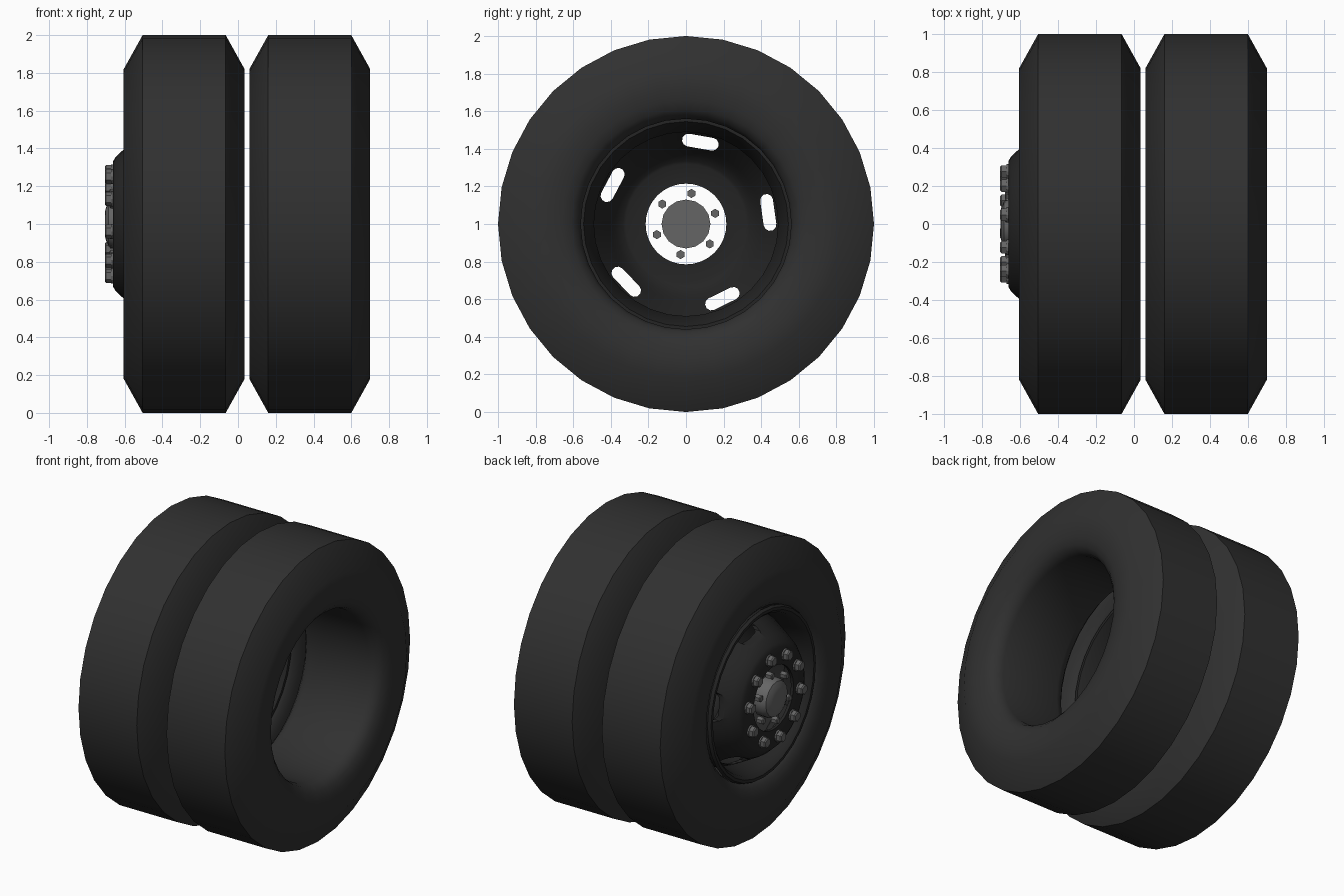
import bpy, bmesh, math
from math import sin, cos, pi, radians

if "Cube" in bpy.data.objects:
    bpy.data.objects.remove(bpy.data.objects["Cube"])

AXLE_Z = 1.0
PHASE = radians(80)          # direction of the first slot / nut / bolt


def material(name, rgb):
    m = bpy.data.materials.new(name)
    m.diffuse_color = (*rgb, 1)
    m.use_nodes = True
    m.node_tree.nodes["Principled BSDF"].inputs["Base Color"].default_value = m.diffuse_color
    return m


RUBBER = material("tyre_rubber", (0.030, 0.030, 0.030))
RIM = material("black_rim_paint", (0.018, 0.018, 0.018))
STEEL = material("grey_steel", (0.13, 0.13, 0.13))


def lathe(bm, profile, sides, closed=True, y=0.0, z=AXLE_Z):
    """Spin (x, radius) points round an axis parallel to x."""
    rings = []
    for x, r in profile:
        rings.append([bm.verts.new((x, y + r * sin(2 * pi * i / sides),
                                    z + r * cos(2 * pi * i / sides)))
                      for i in range(sides)])
    count = len(rings) if closed else len(rings) - 1
    for k in range(count):
        a, b = rings[k], rings[(k + 1) % len(rings)]
        for i in range(sides):
            j = (i + 1) % sides
            bm.faces.new((a[i], a[j], b[j], b[i]))
    if not closed:
        bm.faces.new(rings[0])
        bm.faces.new(rings[-1][::-1])


def finish(bm, name, mat, smooth=None):
    bmesh.ops.recalc_face_normals(bm, faces=bm.faces)
    mesh = bpy.data.meshes.new(name)
    bm.to_mesh(mesh)
    bm.free()
    ob = bpy.data.objects.new(name, mesh)
    bpy.context.collection.objects.link(ob)
    if mat:
        mesh.materials.append(mat)
    if smooth:
        smooth_by_angle(ob, smooth)
    return ob


def activate(ob):
    bpy.ops.object.select_all(action='DESELECT')
    ob.select_set(True)
    bpy.context.view_layer.objects.active = ob


def smooth_by_angle(ob, degrees):
    activate(ob)
    bpy.ops.object.shade_smooth_by_angle(angle=radians(degrees))


def around(count, radius):
    """Positions (y, z) evenly spaced round the axle."""
    for k in range(count):
        a = PHASE + 2 * pi * k / count
        yield radius * cos(a), AXLE_Z + radius * sin(a)


# Two matching tyres: flat tread, bevelled shoulder, sidewall rolling into the bore
half = [(0.22, 1.0), (0.32, 0.82), (0.32, 0.72), (0.312, 0.66),
        (0.295, 0.61), (0.265, 0.575), (0.22, 0.56)]
tyre_profile = half + [(-x, r) for x, r in reversed(half)]
for name, cx in (("outer_tyre", -0.285), ("inner_tyre", 0.38)):
    bm = bmesh.new()
    lathe(bm, [(x + cx, r) for x, r in tyre_profile], 32)
    finish(bm, name, RUBBER, 35)

# Rim barrel with a lip at each end
bm = bmesh.new()
lathe(bm, [(-0.565, 0.575), (-0.585, 0.565), (-0.585, 0.545), (-0.565, 0.525),
           (-0.53, 0.515), (-0.44, 0.49), (-0.15, 0.49), (-0.02, 0.53),
           (0.01, 0.545), (0.01, 0.565), (-0.02, 0.565), (-0.15, 0.515),
           (-0.44, 0.515), (-0.53, 0.545)], 32)
finish(bm, "rim_barrel", RIM, 35)

# Wheel disc: flat mounting face, shoulder and deep cone down to the barrel
bm = bmesh.new()
lathe(bm, [(-0.662, 0.215), (-0.662, 0.33), (-0.648, 0.355), (-0.605, 0.395),
           (-0.55, 0.425), (-0.42, 0.495), (-0.395, 0.495),
           (-0.54, 0.405), (-0.595, 0.375), (-0.635, 0.335),
           (-0.642, 0.32), (-0.642, 0.215)], 32)
disc = finish(bm, "wheel_disc", RIM)

# Five rounded ventilation slots cut through the cone
bm = bmesh.new()
for k in range(5):
    a = PHASE + 2 * pi * k / 5
    ends = []
    for x in (-0.75, -0.30):
        ring = []
        for i in range(12):
            t = pi * (i if i < 6 else i - 1) / 5 if i < 6 else pi + pi * (i - 6) / 5
            shift = 0.065 if i < 6 else -0.065
            u = shift + 0.034 * sin(t)           # along the rim
            v = 0.442 + 0.034 * cos(t)           # away from the axle
            ring.append(bm.verts.new((x, v * cos(a) - u * sin(a),
                                      AXLE_Z + v * sin(a) + u * cos(a))))
        ends.append(ring)
    p, q = ends
    for i in range(12):
        j = (i + 1) % 12
        bm.faces.new((p[i], p[j], q[j], q[i]))
    bm.faces.new(p)
    bm.faces.new(q[::-1])
cutter = finish(bm, "slot_cutter", None)
cutter.hide_render = True
mod = disc.modifiers.new("slots", 'BOOLEAN')
mod.operation = 'DIFFERENCE'
mod.solver = 'EXACT'
mod.object = cutter
activate(disc)
bpy.ops.object.modifier_apply(modifier=mod.name)
bpy.data.objects.remove(cutter)
smooth_by_angle(disc, 30)

# Hub cap in the open centre of the disc
bm = bmesh.new()
lathe(bm, [(-0.60, 0.09), (-0.60, 0.13), (-0.66, 0.13), (-0.685, 0.118),
           (-0.70, 0.085), (-0.703, 0.05)], 16, closed=False)
finish(bm, "hub_cap", STEEL, 35)

# Small hub bolts
bm = bmesh.new()
for y, z in around(6, 0.165):
    lathe(bm, [(-0.635, 0.024), (-0.675, 0.024), (-0.68, 0.018)], 6, False, y, z)
finish(bm, "hub_bolts", STEEL)

# Ten wheel nuts, each with a washer
bm = bmesh.new()
for y, z in around(10, 0.28):
    lathe(bm, [(-0.655, 0.040), (-0.672, 0.040)], 12, False, y, z)
    lathe(bm, [(-0.668, 0.037), (-0.698, 0.037), (-0.705, 0.029)], 6, False, y, z)
finish(bm, "wheel_nuts", STEEL)
